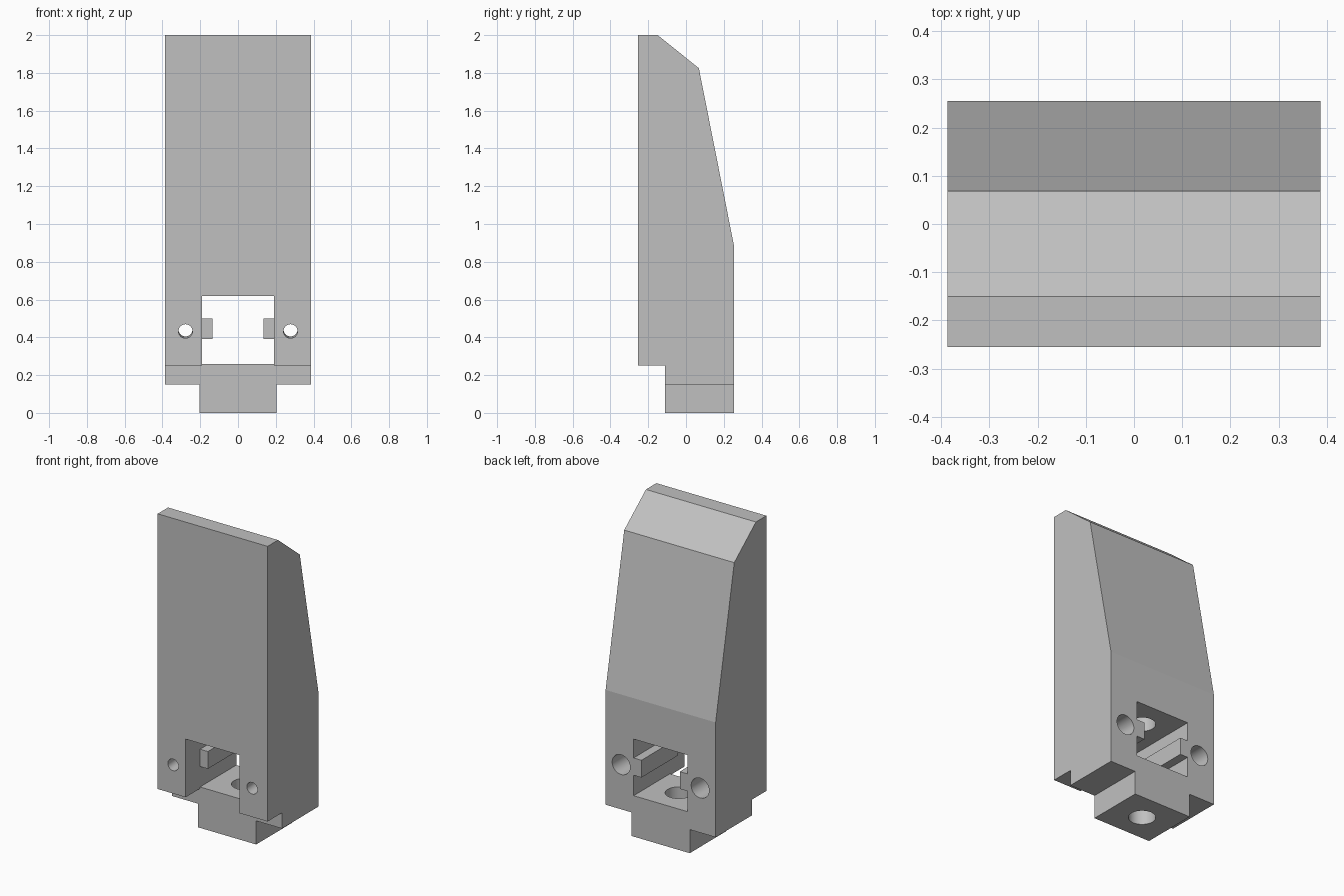
import bpy, bmesh, math
from mathutils import Vector

if "Cube" in bpy.data.objects:
    bpy.data.objects.remove(bpy.data.objects["Cube"], do_unlink=True)

HALF_W = 0.387
BACK = 0.255
STEP_Y = -0.11

grey = bpy.data.materials.new("light_grey")
grey.use_nodes = True
colour = (0.53, 0.53, 0.53, 1)
grey.diffuse_color = colour
grey.node_tree.nodes["Principled BSDF"].inputs["Base Color"].default_value = colour


def finish(name, bm):
    bmesh.ops.recalc_face_normals(bm, faces=bm.faces)
    mesh = bpy.data.meshes.new(name)
    bm.to_mesh(mesh)
    bm.free()
    mesh.materials.append(grey)
    obj = bpy.data.objects.new(name, mesh)
    bpy.context.collection.objects.link(obj)
    return obj


def prism(name, points, offset):
    """Extrude a closed outline of 3D points along an offset."""
    bm = bmesh.new()
    face = bm.faces.new([bm.verts.new(p) for p in points])
    ext = bmesh.ops.extrude_face_region(bm, geom=[face])
    verts = [g for g in ext["geom"] if isinstance(g, bmesh.types.BMVert)]
    bmesh.ops.translate(bm, vec=offset, verts=verts)
    return finish(name, bm)


def front_prism(name, outline, y0, y1):
    return prism(name, [(x, y0, z) for x, z in outline], (0, y1 - y0, 0))


def rect(x0, x1, z0, z1):
    return [(x0, z0), (x1, z0), (x1, z1), (x0, z1)]


def rod(name, start, end, radius):
    """Round cutter between two points."""
    a, b = Vector(start), Vector(end)
    bm = bmesh.new()
    bmesh.ops.create_cone(bm, cap_ends=True, segments=48, radius1=radius,
                          radius2=radius, depth=(b - a).length)
    turn = (b - a).to_track_quat("Z", "Y").to_matrix()
    bmesh.ops.rotate(bm, matrix=turn, verts=bm.verts)
    bmesh.ops.translate(bm, vec=(a + b) / 2, verts=bm.verts)
    return finish(name, bm)


# Tapered block, with the front step and the foot in one side profile
profile = [(-BACK, 0.25), (-BACK, 2), (-0.15, 2), (0.068, 1.825),
           (BACK, 0.88), (BACK, 0), (STEP_Y, 0), (STEP_Y, 0.25)]
body = prism("body", [(-HALF_W, y, z) for y, z in profile], (2 * HALF_W, 0, 0))

# Window: plain opening in front, with a rail left on each side behind it
half_outline = [(0.19, 0.26), (0.19, 0.39), (0.135, 0.39),
                (0.135, 0.5), (0.19, 0.5), (0.19, 0.62)]
railed = half_outline + [(-x, z) for x, z in reversed(half_outline)]
cutters = [
    front_prism("window_front_cutter", rect(-0.19, 0.19, 0.2, 0.62), -0.4, STEP_Y),
    front_prism("window_rear_cutter", railed, -0.15, 0.4),
    # Round socket running up through the foot and into the window ceiling
    rod("socket_cutter", (0, 0.072, -0.1), (0, 0.072, 0.95), 0.079),
]

# Foot sides and screw holes, mirrored
for side in (-1, 1):
    cutters.append(front_prism("foot_side_cutter",
                               rect(*sorted((side * 0.205, side * 0.6)), -0.1, 0.15),
                               -0.4, 0.4))
    x = side * 0.278
    cutters.append(rod("screw_cutter", (x, -0.3, 0.43), (x, 0, 0.446), 0.037))
    cutters.append(rod("screw_head_cutter", (x, -0.08, 0.434), (x, 0.4, 0.434), 0.063))

bpy.context.view_layer.objects.active = body
body.select_set(True)
for cutter in cutters:
    mod = body.modifiers.new(cutter.name, "BOOLEAN")
    mod.operation = "DIFFERENCE"
    mod.solver = "EXACT"
    mod.object = cutter
    bpy.ops.object.modifier_apply(modifier=mod.name)
    bpy.data.objects.remove(cutter, do_unlink=True)

# Smooth the round holes, keep the block crisp
bpy.ops.object.select_all(action="DESELECT")
body.select_set(True)
bpy.ops.object.shade_smooth_by_angle(angle=math.radians(10))
